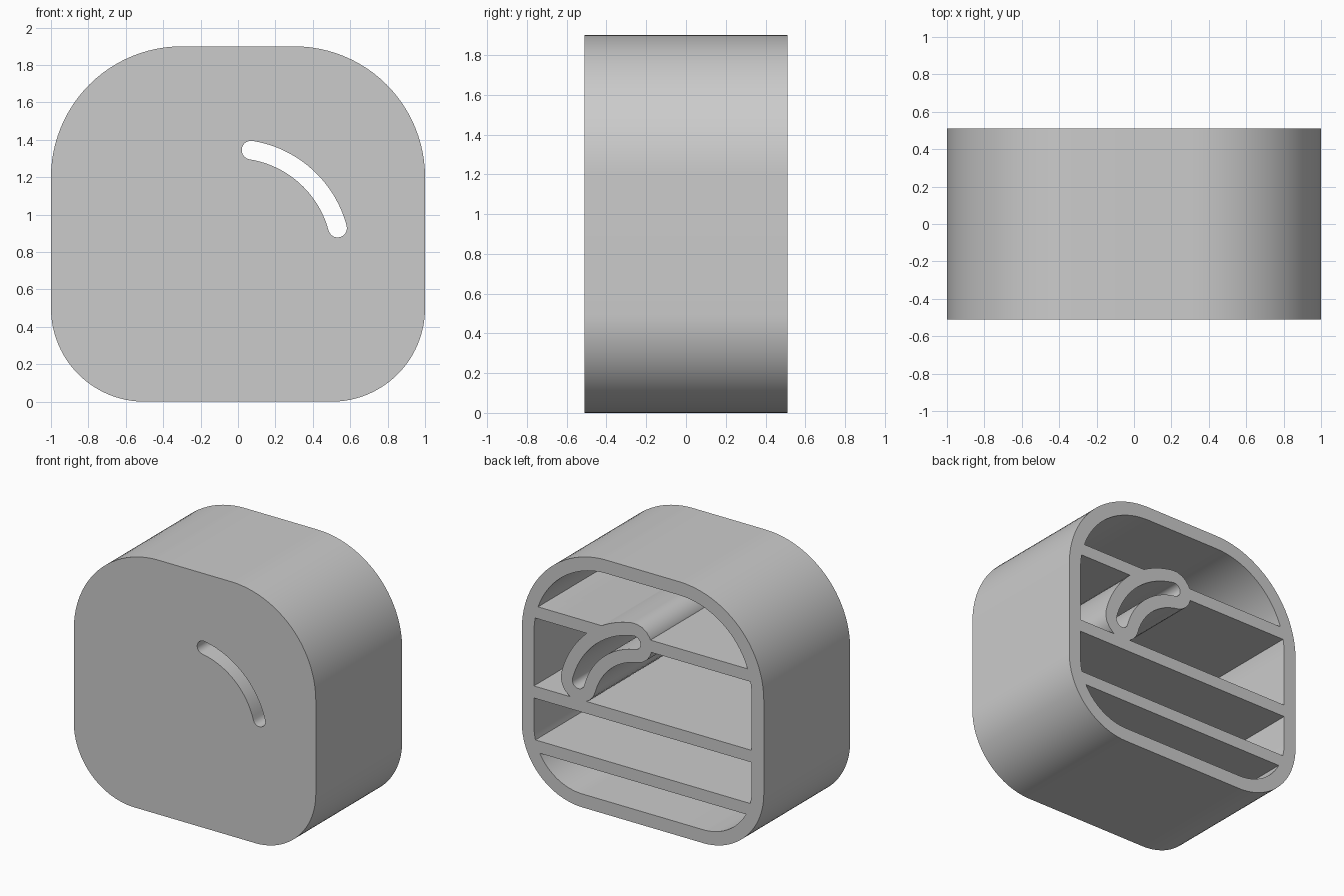
import bpy, bmesh
from math import sin, cos, radians

if "Cube" in bpy.data.objects:
    bpy.data.objects.remove(bpy.data.objects["Cube"])

HALF_DEPTH, HEIGHT, WALL = 0.51, 1.9, 0.1

grey = bpy.data.materials.new("plain grey")
grey.use_nodes = True
colour = (0.6, 0.6, 0.6, 1)
grey.diffuse_color = colour
grey.node_tree.nodes["Principled BSDF"].inputs["Base Color"].default_value = colour


def arc(cx, cz, r, start, end, steps):
    """Points along an arc in the x-z plane."""
    angles = [radians(start + (end - start) * i / steps) for i in range(steps + 1)]
    return [(cx + r * cos(a), cz + r * sin(a)) for a in angles]


def prism(name, points, y0, y1):
    """Extrude an x-z outline from y0 to y1."""
    bm = bmesh.new()
    face = bm.faces.new([bm.verts.new((x, y0, z)) for x, z in points])
    moved = bmesh.ops.extrude_face_region(bm, geom=[face])["geom"]
    bmesh.ops.translate(bm, vec=(0, y1 - y0, 0),
                        verts=[v for v in moved if isinstance(v, bmesh.types.BMVert)])
    bmesh.ops.recalc_face_normals(bm, faces=bm.faces)
    mesh = bpy.data.meshes.new(name)
    bm.to_mesh(mesh)
    bm.free()
    mesh.materials.append(grey)
    obj = bpy.data.objects.new(name, mesh)
    bpy.context.collection.objects.link(obj)
    return obj


def rounded_outline(inset):
    """Case outline: large upper corners, smaller lower corners."""
    points = []
    for side_x, z, r, start in ((1, HEIGHT, 0.7, 0), (-1, HEIGHT, 0.7, 90),
                                (-1, 0, 0.5, 180), (1, 0, 0.5, 270)):
        cz = z - r if z else r
        points += arc(side_x * (1 - r), cz, r - inset, start, start + 90, 24)
    return points


def slot_outline(half_width):
    """Curved slot with round ends."""
    cx, cz, r, low, high = -0.02, 0.78, 0.572, 15, 81
    ends = [arc(cx, cz, r, a, a, 1)[0] for a in (low, high)]
    return (arc(cx, cz, r + half_width, low, high, 24)
            + arc(*ends[1], half_width, high, high + 180, 10)[1:]
            + arc(cx, cz, r - half_width, high, low, 24)[1:]
            + arc(*ends[0], half_width, low + 180, low + 360, 10)[1:-1])


def cut(target, cutter):
    """Subtract the cutter and discard it."""
    mod = target.modifiers.new("cut", "BOOLEAN")
    mod.operation = "DIFFERENCE"
    mod.solver = "EXACT"
    mod.object = cutter
    bpy.context.view_layer.objects.active = target
    bpy.ops.object.modifier_apply(modifier=mod.name)
    bpy.data.objects.remove(cutter)


# Hollow space open at the back, with ribs and slot sleeve left standing
cavity = prism("cavity", rounded_outline(WALL), -HALF_DEPTH + WALL, 0.6)
for z in (0.31, 0.71, 1.31):
    rib = [(-1.2, z), (1.2, z), (1.2, z + 0.09), (-1.2, z + 0.09)]
    cut(cavity, prism("rib", rib, -0.7, 0.7))
cut(cavity, prism("slot_sleeve", slot_outline(0.145), -0.7, 0.7))

# Case with its through slot
case = prism("ribbed_case", rounded_outline(0), -HALF_DEPTH, HALF_DEPTH)
cut(case, cavity)
cut(case, prism("slot", slot_outline(0.05), -0.7, 0.7))

bpy.ops.object.select_all(action="DESELECT")
case.select_set(True)
bpy.context.view_layer.objects.active = case
bpy.ops.object.shade_smooth_by_angle(angle=radians(30))
